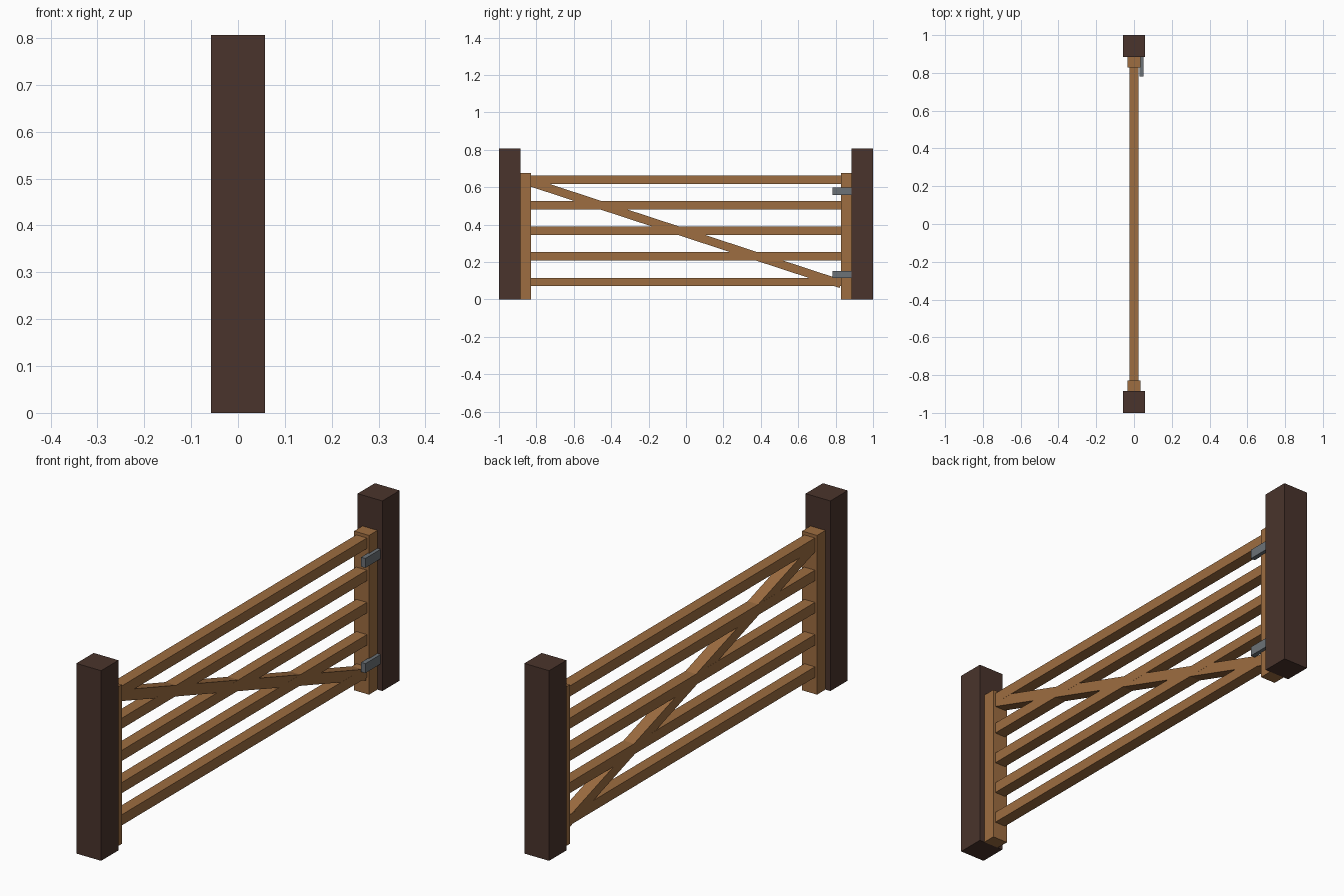
import bpy
import math

if "Cube" in bpy.data.objects:
    bpy.data.objects.remove(bpy.data.objects["Cube"], do_unlink=True)


def material(name, rgb):
    mat = bpy.data.materials.new(name)
    mat.use_nodes = True
    colour = (*rgb, 1)
    mat.diffuse_color = colour
    mat.node_tree.nodes["Principled BSDF"].inputs["Base Color"].default_value = colour
    return mat


dark_wood = material("dark wood", (0.068, 0.034, 0.025))
light_wood = material("light wood", (0.34, 0.153, 0.052))
iron = material("iron", (0.15, 0.168, 0.185))


def box(name, centre, size, mat, tilt=0):
    bpy.ops.mesh.primitive_cube_add(size=1, location=centre, rotation=(tilt, 0, 0))
    obj = bpy.context.object
    obj.name = name
    obj.scale = size
    bpy.ops.object.transform_apply(location=False, rotation=False, scale=True)
    obj.data.materials.append(mat)
    return obj


POST, POST_H = 0.116, 0.806
STILE, STILE_H = 0.056, 0.675
BAR = 0.045
inner = 1 - POST - STILE  # half length of the rails

# Ground posts and gate stiles at both ends
for side, end in ((-1, "front"), (1, "back")):
    box(f"{end}_post", (0, side * (1 - POST / 2), POST_H / 2),
        (POST, POST, POST_H), dark_wood)
    box(f"{end}_stile", (0, side * (inner + STILE / 2), STILE_H / 2),
        (0.07, STILE, STILE_H), light_wood)

# Five evenly spaced rails
for i in range(5):
    box(f"rail_{i + 1}", (0, 0, 0.093 + i * 0.1365),
        (0.05, 2 * inner, BAR), light_wood)

# Diagonal brace, high at the front and low at the back
slope = math.atan(0.328)
box("diagonal_brace", (0, 0, 0.354),
    (0.0496, 2 * inner / math.cos(slope), BAR), light_wood, -slope)

# Iron hinge straps on the back post
for name, z in (("lower_hinge", 0.133), ("upper_hinge", 0.579)):
    box(name, (0.04, 0.835, z), (0.02, 0.106, 0.04), iron)
